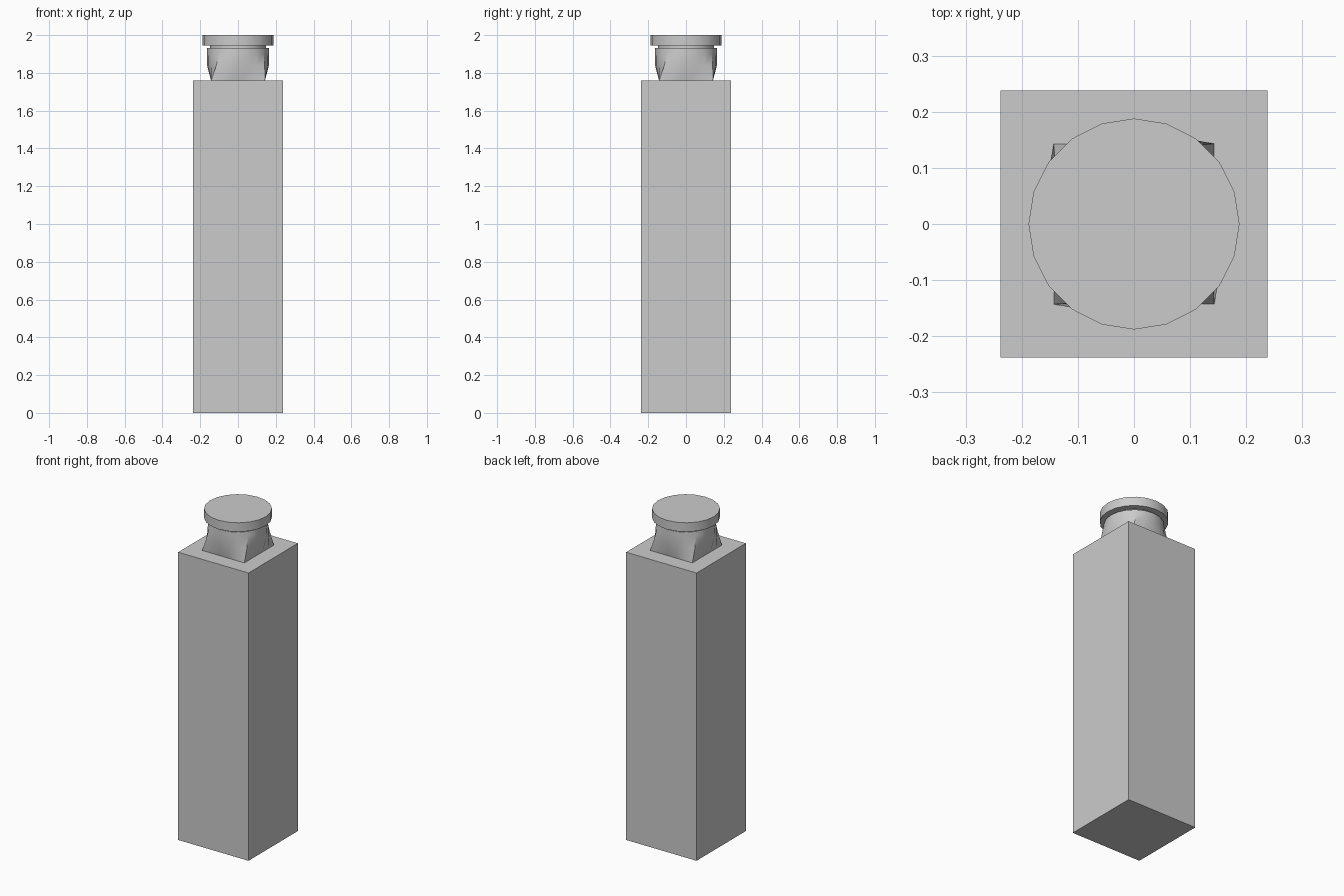
import bpy, bmesh, math
from mathutils import Vector

if "Cube" in bpy.data.objects:
    bpy.data.objects.remove(bpy.data.objects["Cube"])

SIDES = 20


def circle(r, z):
    return [Vector((r * math.cos(math.tau * i / SIDES), r * math.sin(math.tau * i / SIDES), z))
            for i in range(SIDES)]


def square(h, z):
    # five points per side, each corner paired with the ring vertex at 54 degrees
    pts = []
    for i in range(SIDES):
        side, step = divmod(i + 2, 5)
        a = side * math.pi / 2
        x, y = h, h * (2 * step / 5 - 1)
        pts.append(Vector((x * math.cos(a) - y * math.sin(a),
                           x * math.sin(a) + y * math.cos(a), z)))
    return pts


def loft(name, rings):
    # skin a stack of rings and close both ends
    bm = bmesh.new()
    rows = [[bm.verts.new(p) for p in ring] for ring in rings]
    for low, high in zip(rows, rows[1:]):
        for i in range(SIDES):
            j = (i + 1) % SIDES
            bm.faces.new((low[i], low[j], high[j], high[i]))
    bm.faces.new(rows[0][::-1])
    bm.faces.new(rows[-1])
    bmesh.ops.recalc_face_normals(bm, faces=bm.faces)
    mesh = bpy.data.meshes.new(name)
    bm.to_mesh(mesh)
    bm.free()
    obj = bpy.data.objects.new(name, mesh)
    bpy.context.collection.objects.link(obj)
    bpy.ops.object.select_all(action='DESELECT')
    obj.select_set(True)
    bpy.context.view_layer.objects.active = obj
    bpy.ops.object.shade_smooth_by_angle(angle=math.radians(30))
    return obj


def blend(z, t, scale):
    ring = []
    for s, c in zip(square(0.143, z), circle(0.165, z)):
        p = s.lerp(c, t) * scale
        p.z = z
        ring.append(p)
    return ring


# square post
bpy.ops.mesh.primitive_cube_add(size=1, location=(0, 0, 0.88))
post = bpy.context.object
post.name = "post"
post.scale = (0.476, 0.476, 1.76)
bpy.ops.object.transform_apply(location=False, rotation=False, scale=True)

# neck changing from square to round
loft("neck", [square(0.143, 1.76), blend(1.84, 0.7, 1.035),
              blend(1.905, 0.92, 1.01), circle(0.165, 1.932)])

# recessed collar and round cap
loft("collar", [circle(0.148, 1.932), circle(0.148, 1.945)])
loft("cap", [circle(0.188, 1.945), circle(0.188, 2.0)])
